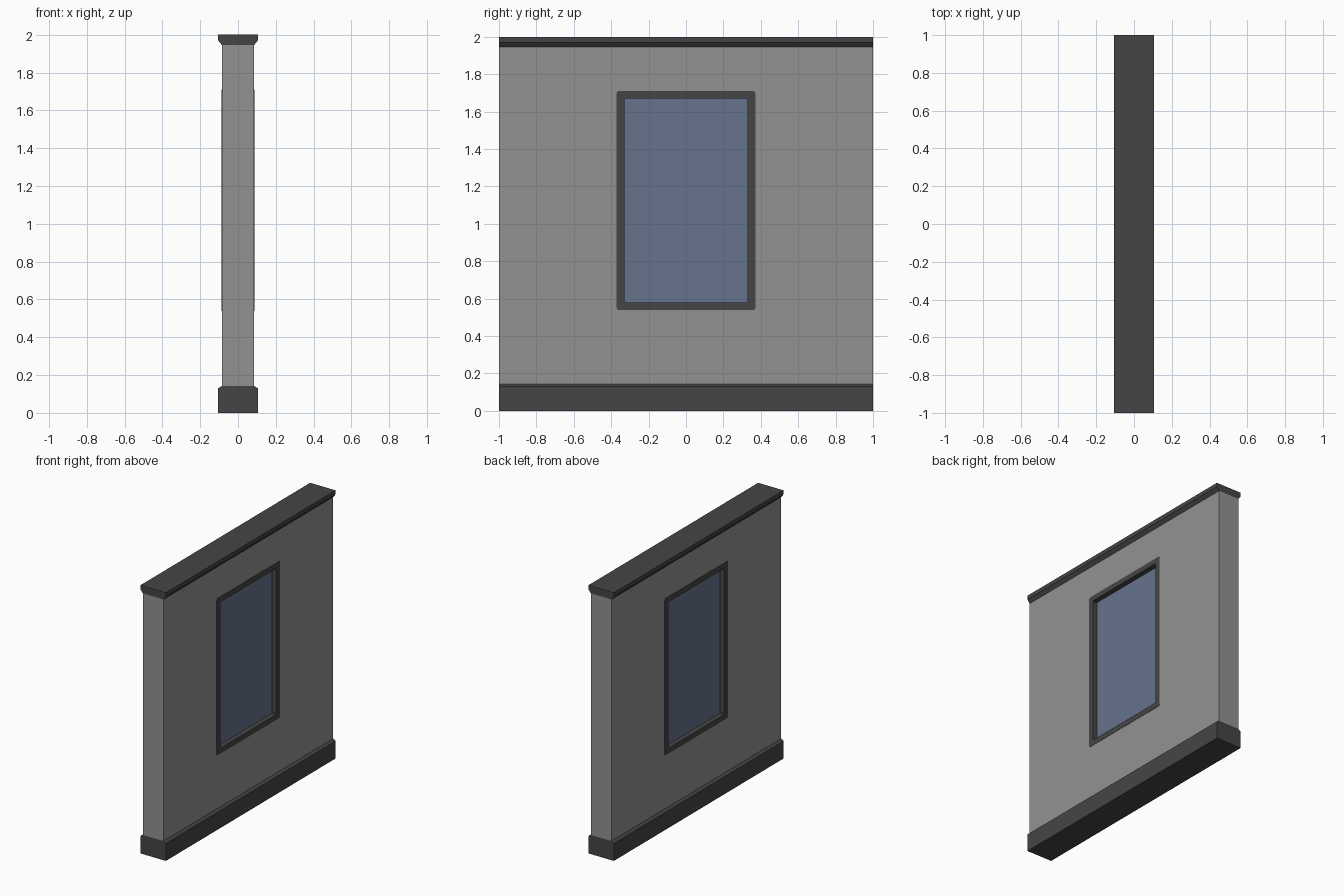
import bpy, bmesh

if "Cube" in bpy.data.objects:
    bpy.data.objects.remove(bpy.data.objects["Cube"])


def material(name, rgb):
    m = bpy.data.materials.new(name)
    m.diffuse_color = (*rgb, 1)
    m.use_nodes = True
    m.node_tree.nodes["Principled BSDF"].inputs["Base Color"].default_value = m.diffuse_color
    return m


WALL = material("wall grey", (0.29, 0.29, 0.29))
TRIM = material("dark trim", (0.06, 0.06, 0.06))
GLASS = material("blue glass", (0.135, 0.173, 0.262))


def finish(name, bm, mat):
    bmesh.ops.recalc_face_normals(bm, faces=bm.faces)
    me = bpy.data.meshes.new(name)
    bm.to_mesh(me)
    bm.free()
    me.materials.append(mat)
    ob = bpy.data.objects.new(name, me)
    bpy.context.collection.objects.link(ob)
    return ob


def rect(y, z0, z1, c=0.0):
    """Outline in y/z, with cut corners when c > 0."""
    if c == 0:
        return [(-y, z0), (y, z0), (y, z1), (-y, z1)]
    return [(-y + c, z0), (y - c, z0), (y, z0 + c), (y, z1 - c),
            (y - c, z1), (-y + c, z1), (-y, z1 - c), (-y, z0 + c)]


def ring(name, outer, inner, half, mat):
    """Panel with a hole, running from x = -half to x = half."""
    bm = bmesh.new()
    loops = [[bm.verts.new((x, y, z)) for y, z in pts]
             for x, pts in ((-half, outer), (half, outer), (half, inner), (-half, inner))]
    n = len(outer)
    for a in range(4):
        l0, l1 = loops[a], loops[(a + 1) % 4]
        for i in range(n):
            j = (i + 1) % n
            bm.faces.new((l0[i], l0[j], l1[j], l1[i]))
    return finish(name, bm, mat)


def prism(name, profile, mat):
    """x/z profile mirrored across x and run along the wall length."""
    pts = profile + [(-x, z) for x, z in reversed(profile)]
    bm = bmesh.new()
    f = bm.faces.new([bm.verts.new((x, -1, z)) for x, z in pts])
    r = bmesh.ops.extrude_face_region(bm, geom=[f])
    bmesh.ops.translate(bm, vec=(0, 2, 0),
                        verts=[v for v in r["geom"] if isinstance(v, bmesh.types.BMVert)])
    return finish(name, bm, mat)


# wall panel with window opening
ring("wall", rect(1, 0.143, 1.945), rect(0.35, 0.56, 1.69), 0.085, WALL)

# window frame, a hair proud of the wall
ring("window_frame", rect(0.372, 0.54, 1.71, 0.01), rect(0.33, 0.58, 1.67, 0.006), 0.087, TRIM)

# recessed glass pane, edges buried in the frame
bm = bmesh.new()
bmesh.ops.create_cube(bm, size=1)
for v in bm.verts:
    v.co = (v.co.x * 0.1, v.co.y * 0.68, 1.125 + v.co.z * 1.11)
finish("window_glass", bm, GLASS)

# skirting at the bottom and cap at the top
prism("base_trim", [(0.105, 0), (0.105, 0.13), (0.085, 0.143)], TRIM)
prism("top_trim", [(0.085, 1.945), (0.105, 1.97), (0.105, 2.0)], TRIM)
